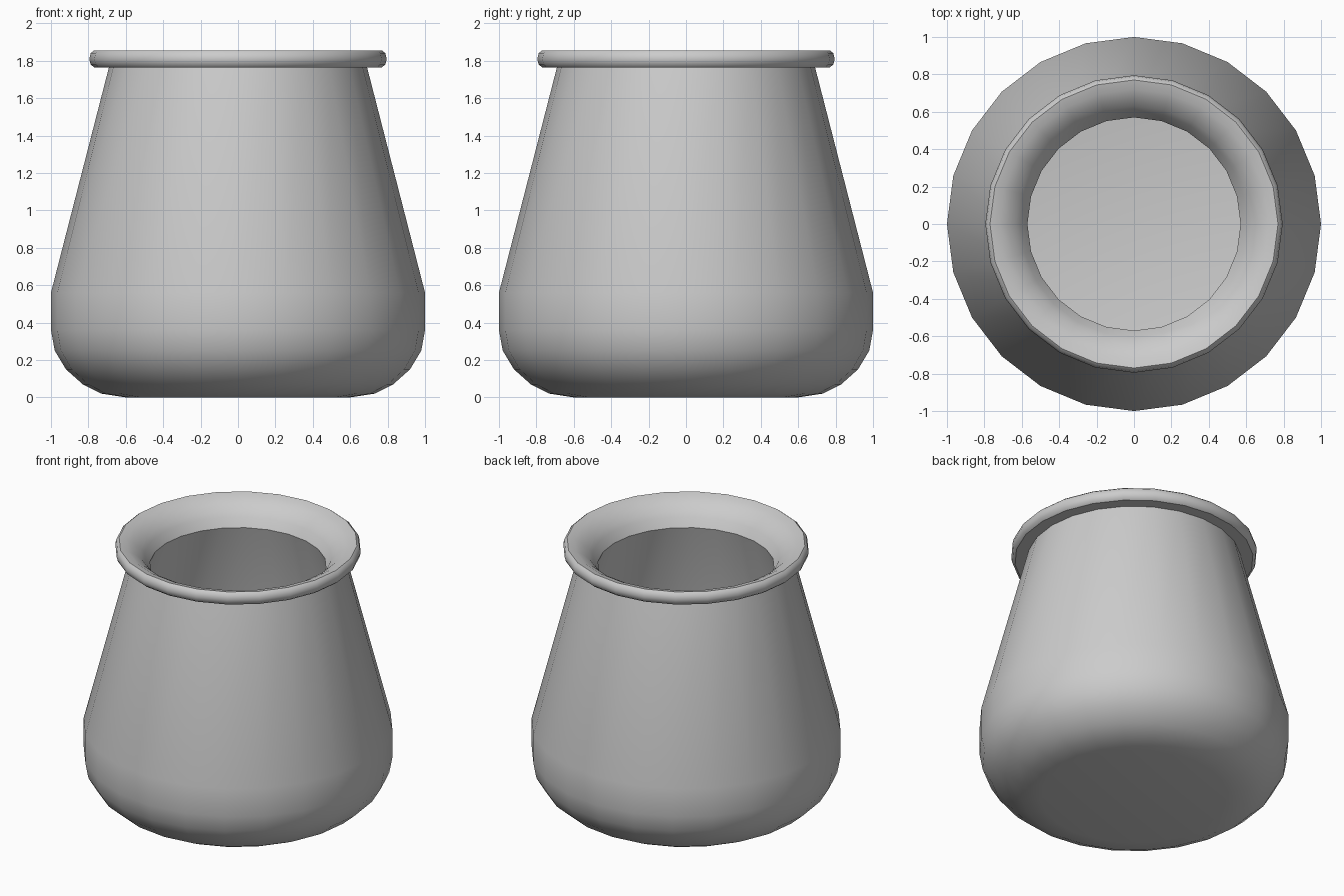
import bpy, bmesh, math

if "Cube" in bpy.data.objects:
    bpy.data.objects.remove(bpy.data.objects["Cube"])

SIDES = 24

# Cross-section as (radius, height): outside, rolled rim, then inside
outside = [(0.60, 0.0), (0.73, 0.02), (0.83, 0.07), (0.92, 0.15),
           (0.98, 0.25), (1.0, 0.36), (1.0, 0.56), (0.69, 1.765)]
rim = [(0.77, 1.765), (0.788, 1.78), (0.795, 1.81), (0.788, 1.84),
       (0.77, 1.855), (0.72, 1.843), (0.67, 1.815), (0.63, 1.78)]
inside = [(0.605, 1.75), (0.57, 1.69), (0.88, 0.54), (0.88, 0.38),
          (0.86, 0.30), (0.81, 0.21), (0.75, 0.16), (0.67, 0.13), (0.57, 0.11)]


def lathe(name, profile, sides):
    """Revolve a profile around z and close both ends with flat caps."""
    bm = bmesh.new()
    rings = []
    for r, z in profile:
        ring = []
        for i in range(sides):
            a = 2 * math.pi * i / sides
            ring.append(bm.verts.new((r * math.cos(a), r * math.sin(a), z)))
        rings.append(ring)
    for lower, upper in zip(rings, rings[1:]):
        for i in range(sides):
            j = (i + 1) % sides
            bm.faces.new((lower[i], lower[j], upper[j], upper[i]))
    bm.faces.new(rings[0][::-1])
    bm.faces.new(rings[-1])
    bmesh.ops.recalc_face_normals(bm, faces=bm.faces)
    mesh = bpy.data.meshes.new(name)
    bm.to_mesh(mesh)
    bm.free()
    obj = bpy.data.objects.new(name, mesh)
    bpy.context.collection.objects.link(obj)
    return obj


# Hollow pot with smooth sides and a crisp rim underside
pot = lathe("pot", outside + rim + inside, SIDES)
bpy.ops.object.select_all(action='DESELECT')
pot.select_set(True)
bpy.context.view_layer.objects.active = pot
bpy.ops.object.shade_smooth_by_angle(angle=math.radians(40))
